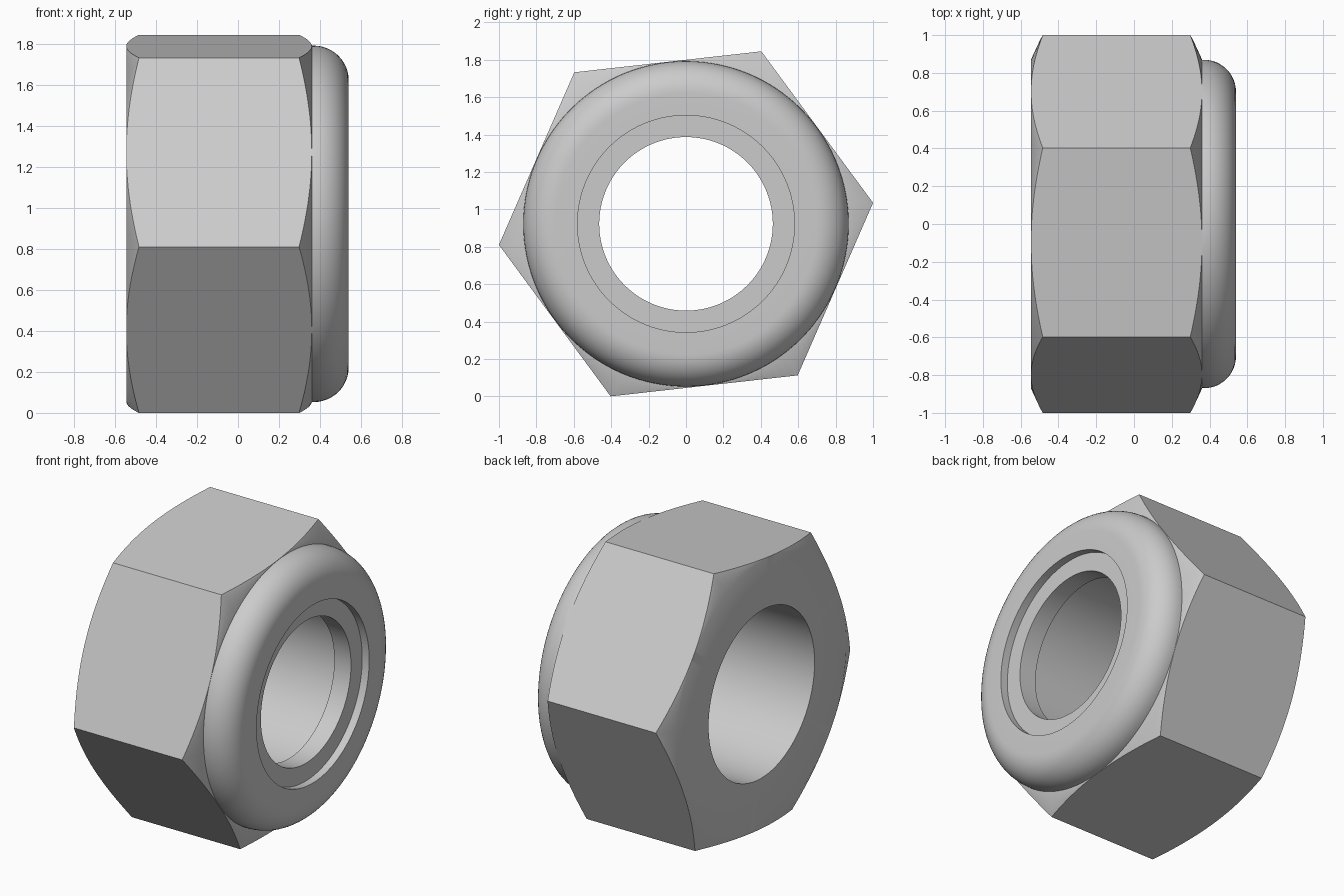
import bpy, bmesh
from math import sin, cos, pi, radians

cube = bpy.data.objects.get("Cube")
if cube:
    bpy.data.objects.remove(cube, do_unlink=True)

SEG = 144                      # divisible by 12 so corners and flats are hit
TURN = radians(6.4)            # rotation of the hexagon about the x axis
CORNER = 1.0065
FLAT = CORNER * cos(pi / 6)
MID_Z = CORNER * sin(TURN + pi / 3)
BACK, FRONT, END = -0.545, 0.36, 0.54
BORE, SEAT_R, INSERT_R = 0.546, 0.58, 0.464
SEAT_X, INSERT_X = 0.37, 0.49
SLOPE = 0.062 / (CORNER - FLAT)

steel = bpy.data.materials.new("grey steel")
steel.use_nodes = True
steel.diffuse_color = (0.6, 0.6, 0.6, 1)
steel.node_tree.nodes["Principled BSDF"].inputs["Base Color"].default_value = (0.6, 0.6, 0.6, 1)


def hex_radius(i):
    """Distance from the axis to the hexagon side at step i."""
    a = (2 * pi * i / SEG) % (pi / 3) - pi / 6
    return FLAT / cos(a)


def lathe(name, profile):
    """Sweep a closed profile about x; profile(i) gives (x, radius) pairs."""
    bm = bmesh.new()
    rows = []
    for i in range(SEG):
        a = TURN + 2 * pi * i / SEG
        rows.append([bm.verts.new((x, r * cos(a), MID_Z + r * sin(a)))
                     for x, r in profile(i)])
    n = len(rows[0])
    for i in range(SEG):
        p, q = rows[i], rows[(i + 1) % SEG]
        for j in range(n):
            k = (j + 1) % n
            bm.faces.new((p[j], p[k], q[k], q[j]))
    bmesh.ops.remove_doubles(bm, verts=bm.verts, dist=0.0001)
    bmesh.ops.recalc_face_normals(bm, faces=bm.faces)
    mesh = bpy.data.meshes.new(name)
    bm.to_mesh(mesh)
    bm.free()
    mesh.materials.append(steel)
    obj = bpy.data.objects.new(name, mesh)
    bpy.context.collection.objects.link(obj)
    bpy.ops.object.select_all(action="DESELECT")
    obj.select_set(True)
    bpy.context.view_layer.objects.active = obj
    bpy.ops.object.shade_smooth_by_angle(angle=radians(30))
    return obj


# Rounded collar outline, from the hexagon to the front face
ROUND = 0.17
collar_r = FLAT - 0.002
collar = [(FRONT, collar_r)]
for s in range(13):
    t = pi / 2 * s / 12
    collar.append((END - ROUND + ROUND * sin(t), collar_r - ROUND + ROUND * cos(t)))


def body_profile(i):
    r = hex_radius(i)
    cut = (r - FLAT) * SLOPE
    return ([(BACK, BORE), (BACK, FLAT), (BACK + cut, r), (FRONT - cut, r), (FRONT, FLAT)]
            + collar
            + [(END, SEAT_R), (SEAT_X, SEAT_R), (SEAT_X, BORE)])


# Chamfered hexagon with collar, bore and insert seat
lathe("nut_body", body_profile)

# Locking ring set back inside the collar
lathe("locking_insert", lambda i: [(SEAT_X, INSERT_R), (INSERT_X, INSERT_R),
                                   (INSERT_X, SEAT_R), (SEAT_X, SEAT_R)])
